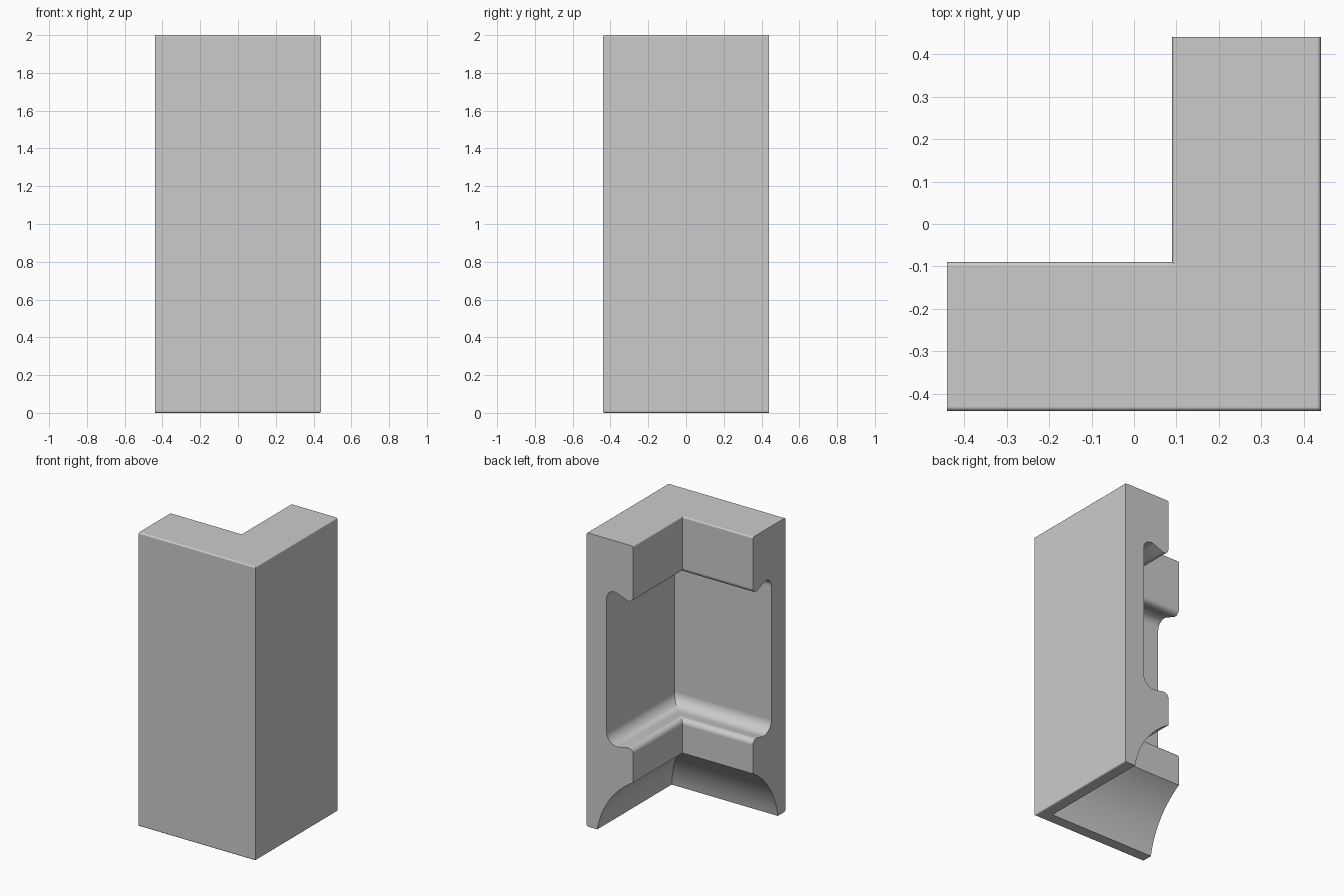
import bpy
import bmesh
import math
from mathutils import Vector

cube = bpy.data.objects.get("Cube")
if cube:
    bpy.data.objects.remove(cube)

HALF = 0.44    # half the footprint
DEPTH = 0.35   # greatest wall thickness


def fillet(before, corner, after, radius, steps=10):
    """Round one profile corner with a tangent arc."""
    if radius == 0:
        return [corner]
    u = (before - corner).normalized()
    v = (after - corner).normalized()
    half_angle = u.angle(v) / 2
    start = corner + u * radius / math.tan(half_angle)
    end = corner + v * radius / math.tan(half_angle)
    centre = corner + (u + v).normalized() * radius / math.sin(half_angle)
    a, b = start - centre, end - centre
    sweep = a.angle(b)
    return [centre + (a * math.sin((1 - i / steps) * sweep)
                      + b * math.sin(i / steps * sweep)) / math.sin(sweep)
            for i in range(steps + 1)]


def cove(start, end, rise, steps=16):
    """Points strictly inside a circular arc bulging left of start-to-end."""
    chord = end - start
    along = chord.normalized()
    left = Vector((-along.y, along.x))
    radius = (chord.length ** 2 / 4 + rise ** 2) / (2 * rise)
    centre = (start + end) / 2 + left * (rise - radius)
    limit = math.asin(chord.length / 2 / radius)
    angles = [limit * (2 * i / steps - 1) for i in range(1, steps)]
    return [centre + radius * (left * math.cos(t) + along * math.sin(t)) for t in angles]


# Wall section: depth behind the outer face, height, corner radius
corners = [
    (0, 0, 0.01), (0.08, 0, 0),
    (DEPTH, 0.39, 0),                             # top of the cove
    (DEPTH, 0.625, 0.035), (0.15, 0.585, 0.08),   # lower ledge
    (0.15, 1.68, 0.06), (DEPTH, 1.60, 0.035),     # hooked upper lip
    (DEPTH, 2, 0.01), (0, 2, 0.01),
]
points = [Vector(c[:2]) for c in corners]
section = []
for i, (point, corner) in enumerate(zip(points, corners)):
    section += fillet(points[i - 1], point, points[(i + 1) % len(points)], corner[2])
    if i == 1:
        section += cove(point, points[2], 0.053)

# Sweep the section along both arms with a mitred corner
bm = bmesh.new()
rings = [
    [bm.verts.new((-HALF, d - HALF, z)) for d, z in section],
    [bm.verts.new((HALF - d, d - HALF, z)) for d, z in section],
    [bm.verts.new((HALF - d, HALF, z)) for d, z in section],
]
for near, far in zip(rings, rings[1:]):
    for i in range(len(section)):
        bm.faces.new((near[i - 1], near[i], far[i], far[i - 1]))
bm.faces.new(rings[0])
bm.faces.new(rings[-1])
bmesh.ops.recalc_face_normals(bm, faces=bm.faces)

mesh = bpy.data.meshes.new("corner_moulding")
bm.to_mesh(mesh)
bm.free()
moulding = bpy.data.objects.new("corner_moulding", mesh)
bpy.context.collection.objects.link(moulding)

# Smooth curves with crisp edges and even flat faces
bpy.ops.object.select_all(action='DESELECT')
moulding.select_set(True)
bpy.context.view_layer.objects.active = moulding
bpy.ops.object.shade_smooth_by_angle(angle=math.radians(30))
normals = moulding.modifiers.new("even_shading", 'WEIGHTED_NORMAL')
normals.keep_sharp = True
